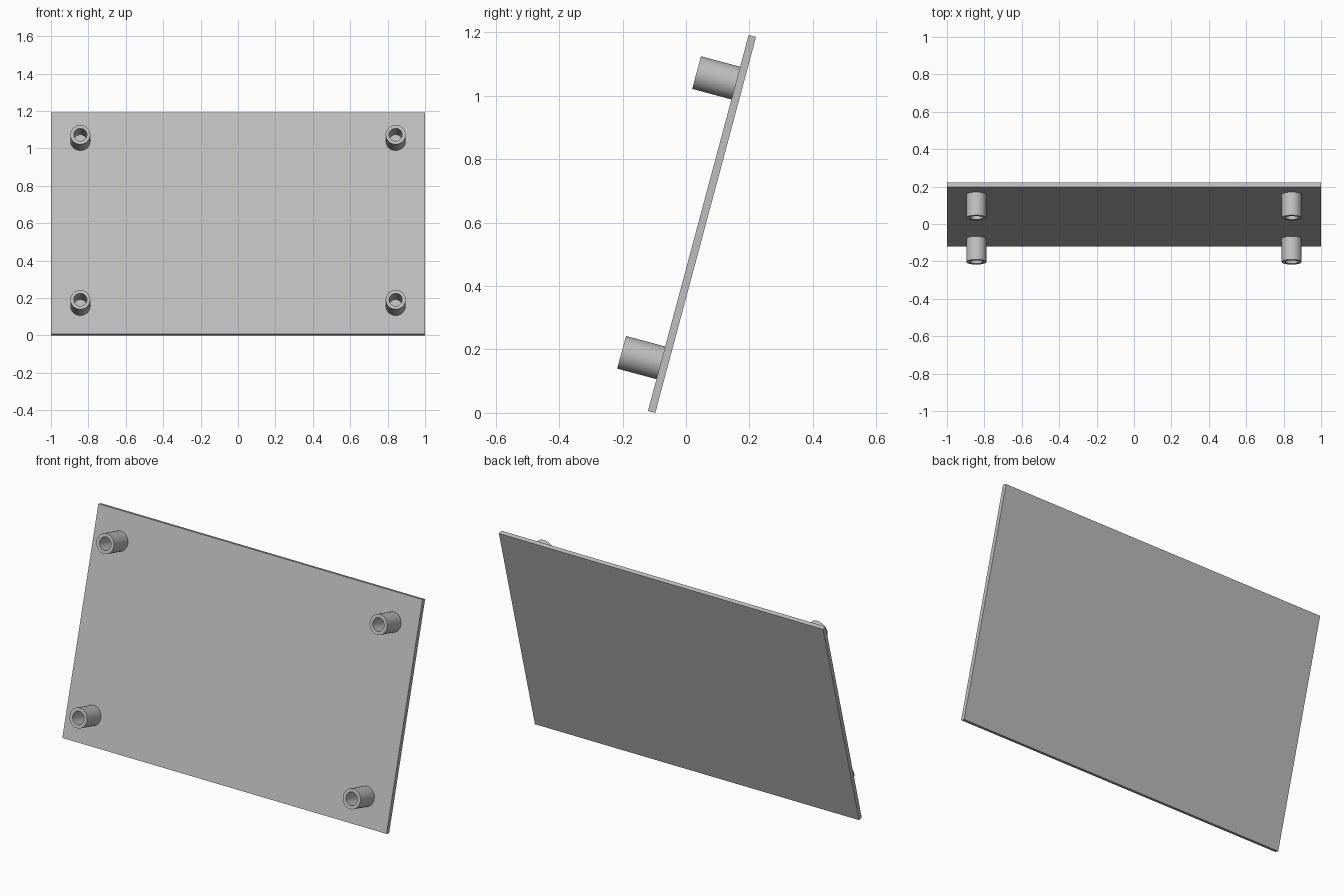
import bpy, bmesh, math
from mathutils import Matrix, Vector

cube = bpy.data.objects.get("Cube")
if cube:
    bpy.data.objects.remove(cube, do_unlink=True)

TILT = math.radians(-15)
WIDTH, HEIGHT, THICK = 2.0, 1.227, 0.024
INSET = 0.157                       # post centre to panel edge
OUTER, INNER, LENGTH = 0.0533, 0.035, 0.128

# Shared leaning frame: origin at the bottom front edge of the panel
frame = Matrix.Translation((0, -0.12, -THICK * math.sin(TILT))) @ Matrix.Rotation(TILT, 4, 'X')

grey = bpy.data.materials.new("light_grey")
grey.use_nodes = True
grey.diffuse_color = (0.52, 0.52, 0.52, 1)
grey.node_tree.nodes["Principled BSDF"].inputs["Base Color"].default_value = grey.diffuse_color


def add_object(name, bm, local=Matrix()):
    bmesh.ops.recalc_face_normals(bm, faces=bm.faces)
    mesh = bpy.data.meshes.new(name)
    bm.to_mesh(mesh)
    bm.free()
    mesh.materials.append(grey)
    obj = bpy.data.objects.new(name, mesh)
    obj.matrix_world = frame @ local
    bpy.context.collection.objects.link(obj)
    return obj


# Flat leaning panel
bm = bmesh.new()
bmesh.ops.create_cube(bm, size=1, matrix=Matrix.Translation((0, THICK / 2, HEIGHT / 2))
                      @ Matrix.Diagonal((WIDTH, THICK, HEIGHT, 1)))
add_object("panel", bm)


# Hollow mounting post: a wall profile spun around the panel normal
def add_post(name, x, z):
    bm = bmesh.new()
    profile = [(INNER, 0), (INNER, -LENGTH), (OUTER, -LENGTH), (OUTER, 0)]
    verts = [bm.verts.new((r, y, 0)) for r, y in profile]
    edges = [bm.edges.new(pair) for pair in zip(verts, verts[1:])]
    bmesh.ops.spin(bm, geom=verts + edges, cent=(0, 0, 0), axis=(0, 1, 0),
                   angle=math.tau, steps=48, use_merge=True)
    bmesh.ops.remove_doubles(bm, verts=bm.verts, dist=0.0001)
    post = add_object(name, bm, Matrix.Translation((x, 0, z)))
    bpy.ops.object.select_all(action='DESELECT')
    post.select_set(True)
    bpy.context.view_layer.objects.active = post
    bpy.ops.object.shade_smooth_by_angle(angle=math.radians(30))


# One post near each corner
for side, x in (("left", 1), ("right", -1)):
    for level, z in (("lower", INSET), ("upper", HEIGHT - INSET)):
        add_post(f"{level}_{side}_post", x * (WIDTH / 2 - INSET), z)
